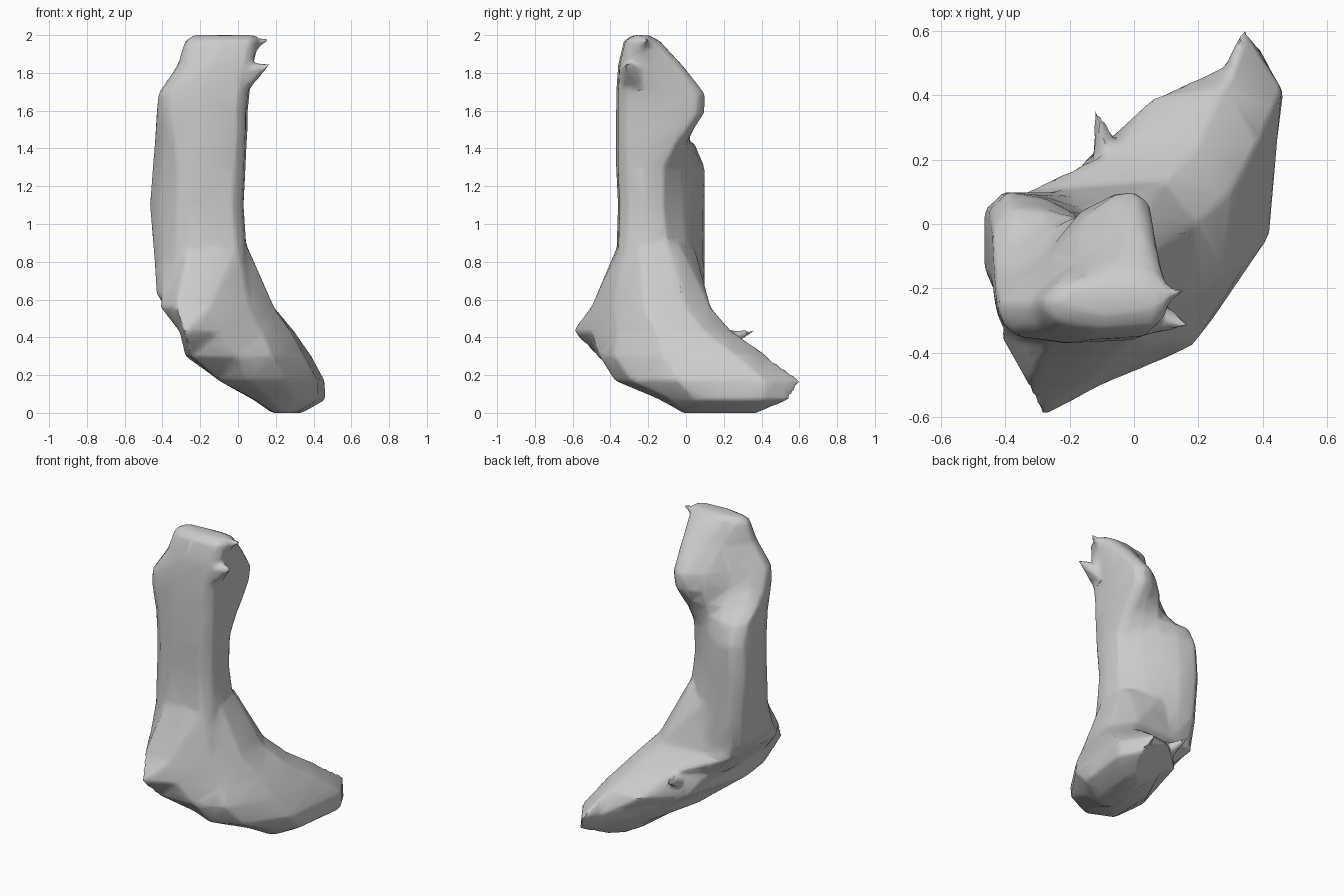
import bpy
import bmesh
import math
from mathutils import Vector

default_cube = bpy.data.objects.get("Cube")
if default_cube:
    bpy.data.objects.remove(default_cube, do_unlink=True)

grey = bpy.data.materials.new("plain grey")
grey.use_nodes = True
grey.diffuse_color = (0.6, 0.6, 0.6, 1)
grey.node_tree.nodes["Principled BSDF"].inputs["Base Color"].default_value = grey.diffuse_color


def add_loft(bm, rings):
    """Skin a stack of equal-sized rings and close both ends."""
    loops = [[bm.verts.new(point) for point in ring] for ring in rings]
    for lower, upper in zip(loops, loops[1:]):
        for i in range(len(lower)):
            j = (i + 1) % len(lower)
            bm.faces.new((lower[i], lower[j], upper[j], upper[i]))
    bm.faces.new(list(reversed(loops[0])))
    bm.faces.new(loops[-1])


def shaft_ring(z, left, right, front, chamfer, calf, shoulder, valley, ridge, knob):
    """Flat-fronted outline; the back is five depths from left to right."""
    width = right - left
    round_off = width * 0.12
    outline = [
        (left, front + chamfer * 1.6), (left + chamfer * 0.35, front + chamfer * 0.8),
        (left + chamfer, front + 0.02), (left + width * 0.45, front),
        (right - round_off, front + 0.01), (right - 0.01, front + round_off),
        (right, (front + knob) / 2), (right - 0.01, knob - 0.04),
        (right - round_off, knob), (left + width * 0.75, ridge),
        (left + width * 0.55, valley), (left + width * 0.35, shoulder),
        (left + round_off, calf), (left, calf - round_off),
    ]
    return [(x, y, z) for x, y in outline]


def foot_ring(z, *outline):
    """Outline given heel first, then round the right side to the toe and back."""
    return [(x, y, z) for x, y in outline]


def make_object(name, bm):
    bmesh.ops.recalc_face_normals(bm, faces=bm.faces)
    mesh = bpy.data.meshes.new(name)
    bm.to_mesh(mesh)
    bm.free()
    mesh.materials.append(grey)
    obj = bpy.data.objects.new(name, mesh)
    bpy.context.collection.objects.link(obj)
    return obj


def smooth(obj, degrees):
    bpy.ops.object.select_all(action="DESELECT")
    obj.select_set(True)
    bpy.context.view_layer.objects.active = obj
    bpy.ops.object.shade_smooth_by_angle(angle=math.radians(degrees))


def add_spike(bm, base, tip, radius):
    """Pointed ragged corner growing out of the skin."""
    base, tip = Vector(base), Vector(tip)
    cone = bmesh.ops.create_cone(bm, cap_ends=True, segments=5, radius1=radius,
                                 radius2=0, depth=(tip - base).length)
    turn = (tip - base).to_track_quat("Z", "Y").to_matrix().to_4x4()
    bmesh.ops.transform(bm, matrix=turn, verts=cone["verts"])
    bmesh.ops.translate(bm, vec=(base + tip) / 2, verts=cone["verts"])


# Shaft: height, left, right, front, front-left chamfer,
# then the back depths calf, shoulder, valley, ridge, knob
shaft = [
    (0.4, -0.27, 0.05, -0.4, 0.06, 0, 0, 0, 0, 0),
    (0.5, -0.34, 0.08, -0.4, 0.06, 0.05, 0.08, 0.08, 0.07, 0.05),
    (0.63, -0.43, 0.08, -0.4, 0.08, 0.08, 0.1, 0.08, 0.06, 0.03),
    (0.8, -0.44, 0.05, -0.37, 0.11, 0.1, 0.09, 0.05, 0.01, -0.05),
    (1.1, -0.465, 0.03, -0.36, 0.14, 0.1, 0.09, 0.04, -0.02, -0.08),
    (1.3, -0.45, 0.04, -0.37, 0.13, 0.1, 0.08, 0.03, -0.03, -0.08),
    (1.42, -0.44, 0.045, -0.37, 0.11, 0.05, 0.04, 0.02, 0, -0.02),
    (1.5, -0.435, 0.05, -0.37, 0.09, -0.06, -0.02, 0.03, 0.04, 0.04),
    (1.59, -0.43, 0.05, -0.37, 0.07, -0.14, -0.08, 0.04, 0.09, 0.1),
    (1.69, -0.42, 0.06, -0.37, 0.06, -0.18, -0.1, 0.02, 0.09, 0.1),
    (1.84, -0.32, 0.08, -0.36, 0.06, -0.19, -0.12, -0.06, -0.02, -0.02),
    (1.97, -0.28, 0.11, -0.33, 0.05, -0.18, -0.16, -0.14, -0.14, -0.15),
    (2, -0.24, 0.1, -0.28, 0.03, -0.2, -0.2, -0.2, -0.2, -0.2),
]

# Foot: height, then outline
foot = [
    (0, (0.19, 0), (0.23, -0.02), (0.27, 0), (0.31, 0.1), (0.34, 0.33),
     (0.3, 0.38), (0.23, 0.32), (0.19, 0.2), (0.18, 0.1)),
    (0.07, (0.09, -0.1), (0.17, -0.14), (0.3, -0.08), (0.42, 0.05), (0.465, 0.41),
     (0.39, 0.55), (0.3, 0.46), (0.14, 0.3), (0.08, 0.05)),
    (0.17, (-0.1, -0.31), (0.06, -0.38), (0.25, -0.29), (0.42, -0.04), (0.46, 0.42),
     (0.34, 0.61), (0.28, 0.49), (0.04, 0.3), (-0.1, 0)),
    (0.3, (-0.25, -0.47), (0, -0.46), (0.18, -0.38), (0.35, -0.12), (0.39, 0.27),
     (0.28, 0.43), (0.06, 0.39), (-0.15, 0.2), (-0.28, -0.25)),
    (0.43, (-0.285, -0.6), (-0.1, -0.5), (0.13, -0.36), (0.28, -0.15), (0.3, 0.1),
     (0.2, 0.24), (-0.05, 0.24), (-0.25, 0.08), (-0.31, -0.38)),
    (0.56, (-0.33, -0.5), (-0.15, -0.5), (0.06, -0.38), (0.19, -0.22), (0.19, 0),
     (0.09, 0.13), (-0.2, 0.11), (-0.38, 0.08), (-0.41, -0.36)),
    (0.9, (-0.26, -0.35), (-0.12, -0.355), (0, -0.34), (0.04, -0.25), (0.04, -0.1),
     (0, -0.04), (-0.2, 0.04), (-0.38, 0.07), (-0.38, -0.26)),
]

# Fuse shaft, foot and ragged corners into one skin
bm = bmesh.new()
add_loft(bm, [shaft_ring(*row) for row in shaft])
add_loft(bm, [foot_ring(*row) for row in foot])
add_spike(bm, (0, -0.24, 1.92), (0.18, -0.2, 1.985), 0.07)
add_spike(bm, (0, -0.27, 1.77), (0.18, -0.32, 1.85), 0.1)
add_spike(bm, (-0.06, 0.12, 0.36), (-0.125, 0.38, 0.44), 0.08)
body = make_object("boot_body", bm)

remesh = body.modifiers.new("fuse", "REMESH")
remesh.mode = "VOXEL"
remesh.voxel_size = 0.015
relax = body.modifiers.new("relax", "SMOOTH")
relax.factor = 0.5
relax.iterations = 4
reduce = body.modifiers.new("reduce", "DECIMATE")
reduce.ratio = 0.06

graph = bpy.context.evaluated_depsgraph_get()
fused = bpy.data.meshes.new_from_object(body.evaluated_get(graph))
body.modifiers.clear()
body.data = fused
fused.materials.clear()
fused.materials.append(grey)
smooth(body, 40)
